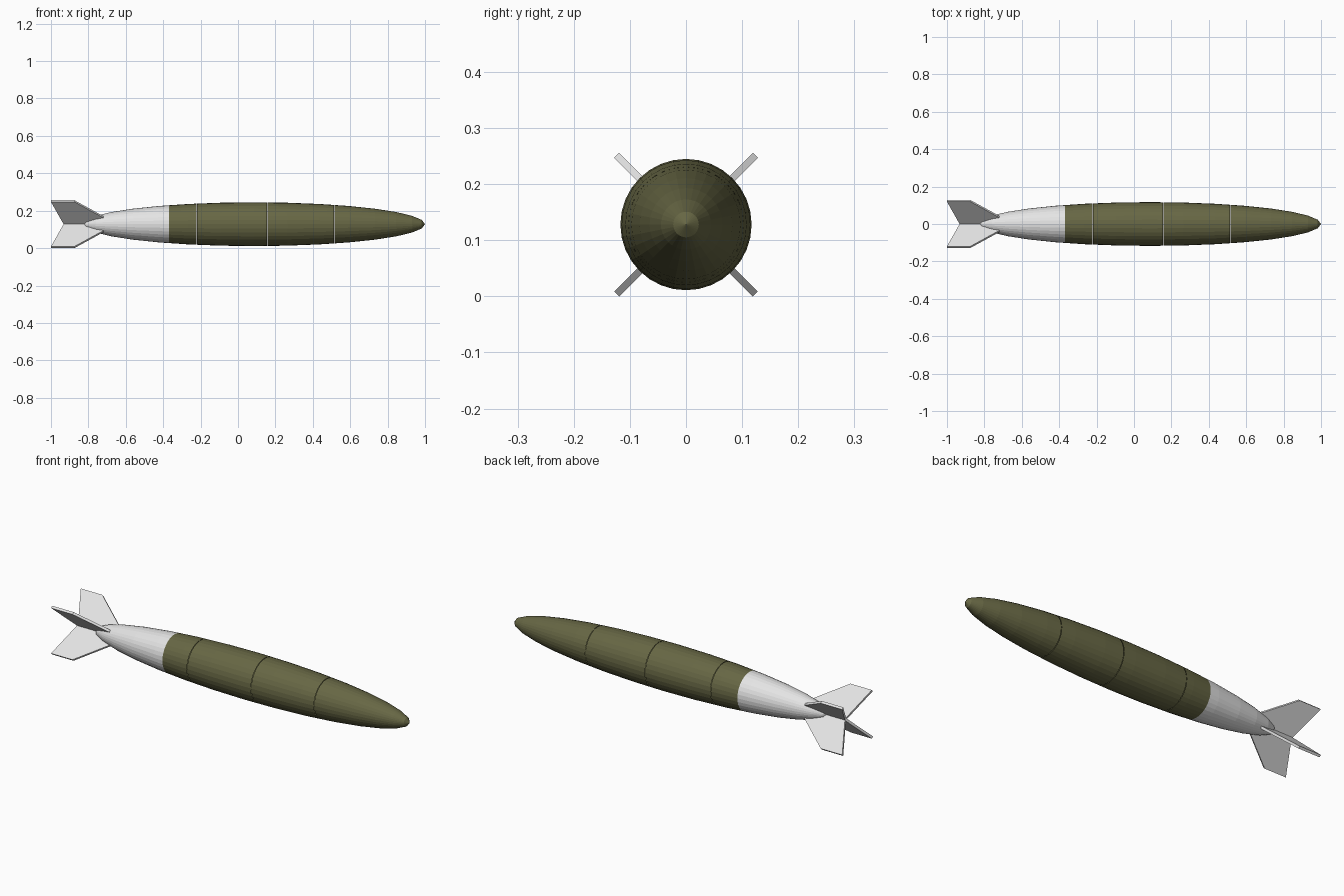
import bpy, bmesh, math
from mathutils import Matrix, Vector

if "Cube" in bpy.data.objects:
    bpy.data.objects.remove(bpy.data.objects["Cube"])

AXIS_Z = 0.128            # height of the long axis
CENTRE, HALF, RADIUS = 0.085, 0.915, 0.117
SIDES, RINGS = 32, 16
GAP = 0.002               # hairline seams between hull sections


def material(name, rgb):
    m = bpy.data.materials.new(name)
    m.diffuse_color = (*rgb, 1.0)
    m.use_nodes = True
    m.node_tree.nodes["Principled BSDF"].inputs["Base Color"].default_value = m.diffuse_color
    return m


olive = material("olive_green", (0.135, 0.135, 0.058))
white = material("light_grey", (0.78, 0.78, 0.78))


def make_object(name, bm, mat):
    bmesh.ops.recalc_face_normals(bm, faces=bm.faces[:])
    me = bpy.data.meshes.new(name)
    bm.to_mesh(me)
    bm.free()
    me.materials.append(mat)
    ob = bpy.data.objects.new(name, me)
    bpy.context.collection.objects.link(ob)
    return ob


# Faceted ellipsoid profile, tail to nose
profile = []
for i in range(RINGS + 1):
    t = math.pi * (1 - i / RINGS)
    profile.append((CENTRE + HALF * math.cos(t), RADIUS * abs(math.sin(t))))


def radius_at(x):
    for (x0, r0), (x1, r1) in zip(profile, profile[1:]):
        if x0 <= x <= x1:
            return r0 + (r1 - r0) * (x - x0) / (x1 - x0)
    return 0.0


def hull_section(name, xa, xb, mat):
    """Lathe the part of the profile between xa and xb."""
    pts = [(xa, radius_at(xa))]
    pts += [p for p in profile if xa + 1e-4 < p[0] < xb - 1e-4]
    pts += [(xb, radius_at(xb))]
    bm = bmesh.new()
    rings = []
    for x, r in pts:
        if r < 1e-5:
            rings.append([bm.verts.new((x, 0, AXIS_Z))] * SIDES)
            continue
        rings.append([bm.verts.new((x, r * math.cos(a), AXIS_Z + r * math.sin(a)))
                      for a in (2 * math.pi * k / SIDES for k in range(SIDES))])
    for ra, rb in zip(rings, rings[1:]):
        for k in range(SIDES):
            n = (k + 1) % SIDES
            loop = list(dict.fromkeys((ra[k], ra[n], rb[n], rb[k])))
            bm.faces.new(loop)
    # outward normals: the open sections are oriented by the recalculation
    return make_object(name, bm, mat)


# Hull: pale tail cone and four olive sections with fine seams
h = GAP / 2
hull_section("tail_cone", CENTRE - HALF, -0.37, white)
hull_section("rear_hull", -0.37, -0.22 - h, olive)
hull_section("mid_hull", -0.22 + h, 0.157 - h, olive)
hull_section("front_hull", 0.157 + h, 0.515 - h, olive)
hull_section("nose", 0.515 + h, CENTRE + HALF, olive)

# Four swept tail fins in an X
FIN = [(-1.0, 0.175), (-0.875, 0.175), (-0.72, 0.055), (-0.72, 0.0), (-0.93, 0.0)]
THICK = 0.0125
for i in range(4):
    bm = bmesh.new()
    face = bm.faces.new([bm.verts.new((x, -THICK / 2, d)) for x, d in FIN])
    ext = bmesh.ops.extrude_face_region(bm, geom=[face])
    new = [v for v in ext["geom"] if isinstance(v, bmesh.types.BMVert)]
    bmesh.ops.translate(bm, verts=new, vec=Vector((0, THICK, 0)))
    turn = Matrix.Rotation(math.radians(45 + 90 * i), 4, 'X')
    bm.transform(Matrix.Translation((0, 0, AXIS_Z)) @ turn)
    make_object(f"tail_fin_{i + 1}", bm, white)
